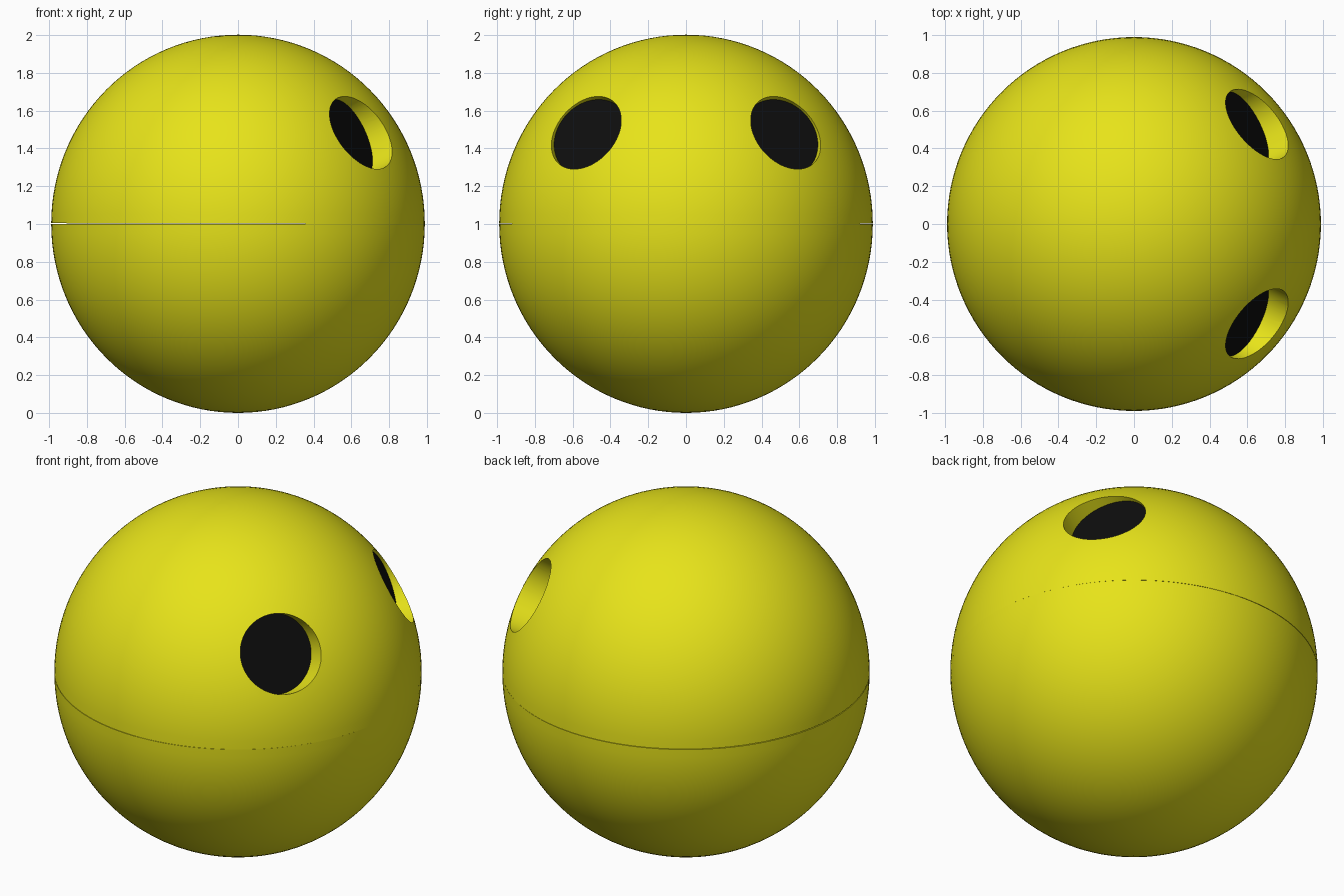
import bpy, bmesh, math
from mathutils import Vector, Matrix

if "Cube" in bpy.data.objects:
    bpy.data.objects.remove(bpy.data.objects["Cube"])


def material(name, colour):
    m = bpy.data.materials.new(name)
    m.diffuse_color = colour
    m.use_nodes = True
    m.node_tree.nodes["Principled BSDF"].inputs["Base Color"].default_value = m.diffuse_color
    return m


yellow = material("yellow", (0.80, 0.77, 0.01, 1))
black = material("black", (0.004, 0.004, 0.004, 1))
R = 0.989


def add_object(name, bm, mat):
    me = bpy.data.meshes.new(name)
    bm.to_mesh(me)
    bm.free()
    me.materials.append(mat)
    ob = bpy.data.objects.new(name, me)
    bpy.context.collection.objects.link(ob)
    return ob


def half_shell(name, upper):
    bm = bmesh.new()
    bmesh.ops.create_uvsphere(bm, u_segments=128, v_segments=64, radius=1)
    bmesh.ops.scale(bm, vec=(R, R, 1.0), verts=bm.verts)
    bmesh.ops.bisect_plane(bm, geom=bm.verts[:] + bm.edges[:] + bm.faces[:], dist=1e-4,
                           plane_co=(0, 0, 0), plane_no=(0, 0, 1),
                           clear_inner=upper, clear_outer=not upper)
    bmesh.ops.holes_fill(bm, edges=[e for e in bm.edges if e.is_boundary])
    bmesh.ops.recalc_face_normals(bm, faces=bm.faces)
    bmesh.ops.translate(bm, vec=(0, 0, 1), verts=bm.verts)
    if upper:  # hairline seam, opening slightly at the rear
        bmesh.ops.rotate(bm, cent=(R, 0, 1), verts=bm.verts,
                         matrix=Matrix.Rotation(math.radians(0.12), 3, 'Y'))
    return add_object(name, bm, yellow)


lower = half_shell("lower_shell", False)
upper = half_shell("upper_shell", True)

# eye sockets: tilted round recesses with black floors
EYE_R, DEPTH = 0.219, 0.075
for side, label in ((1, "left"), (-1, "right")):
    rim = Vector((0.65, 0.5275 * side, 1.4825))
    axis = Vector((0.833, 0.41 * side, 0.376)).normalized()
    rot = axis.to_track_quat('Z', 'Y').to_matrix().to_4x4()
    floor = rim - axis * DEPTH

    bm = bmesh.new()
    bmesh.ops.create_cone(bm, cap_ends=True, segments=64, radius1=EYE_R, radius2=EYE_R,
                          depth=0.5, matrix=Matrix.Translation(floor + axis * 0.25) @ rot)
    cutter = add_object("socket_cutter_" + label, bm, yellow)
    cutter.hide_render = True
    mod = upper.modifiers.new("socket_" + label, 'BOOLEAN')
    mod.operation = 'DIFFERENCE'
    mod.solver = 'EXACT'
    mod.object = cutter
    bpy.context.view_layer.objects.active = upper
    bpy.ops.object.modifier_apply(modifier=mod.name)
    bpy.data.objects.remove(cutter)

    bm = bmesh.new()
    bmesh.ops.create_circle(bm, cap_ends=True, segments=64, radius=EYE_R,
                            matrix=Matrix.Translation(floor + axis * 0.004) @ rot)
    add_object("eye_" + label, bm, black)

# smooth shading with crisp socket rims
for ob in (lower, upper):
    bpy.ops.object.select_all(action='DESELECT')
    ob.select_set(True)
    bpy.context.view_layer.objects.active = ob
    bpy.ops.object.shade_smooth_by_angle(angle=math.radians(30))
